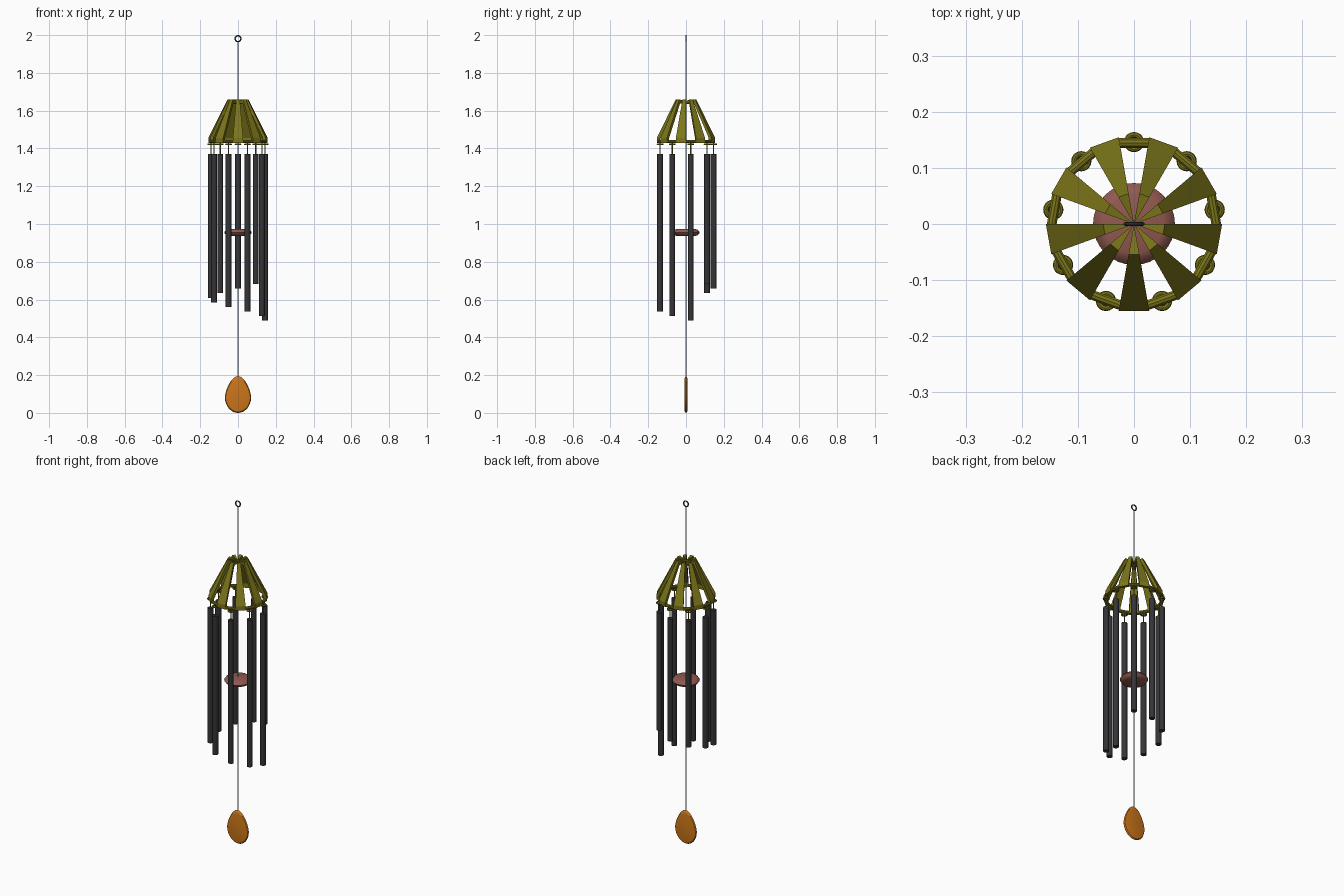
import bpy, bmesh, math
from math import sin, cos, radians, pi
from mathutils import Vector

if "Cube" in bpy.data.objects:
    bpy.data.objects.remove(bpy.data.objects["Cube"])


def material(name, rgb):
    m = bpy.data.materials.new(name)
    m.diffuse_color = (*rgb, 1)
    m.use_nodes = True
    m.node_tree.nodes["Principled BSDF"].inputs["Base Color"].default_value = m.diffuse_color
    return m


OLIVE = material("olive", (0.20, 0.18, 0.01))
BLACK = material("black", (0.035, 0.035, 0.038))
RED = material("red_wood", (0.28, 0.10, 0.08))
ORANGE = material("orange_wood", (0.60, 0.18, 0.01))


def finish(ob, name, mat=None, smooth=True):
    ob.name = name
    if mat:
        ob.data.materials.append(mat)
    if smooth:
        bpy.ops.object.select_all(action='DESELECT')
        ob.select_set(True)
        bpy.context.view_layer.objects.active = ob
        bpy.ops.object.shade_smooth_by_angle(angle=radians(35))
    return ob


def from_bmesh(bm, name, mat, smooth=True):
    bmesh.ops.recalc_face_normals(bm, faces=bm.faces)
    me = bpy.data.meshes.new(name)
    bm.to_mesh(me)
    bm.free()
    ob = bpy.data.objects.new(name, me)
    bpy.context.collection.objects.link(ob)
    return finish(ob, name, mat, smooth)


def rod(name, p, q, r, mat=None, sides=12):
    p, q = Vector(p), Vector(q)
    bpy.ops.mesh.primitive_cylinder_add(vertices=sides, radius=r, depth=(q - p).length,
                                        location=(p + q) / 2)
    ob = bpy.context.object
    ob.rotation_euler = (q - p).to_track_quat('Z', 'Y').to_euler()
    return finish(ob, name, mat)


def polar(r, deg, z):
    return (r * cos(radians(deg)), r * sin(radians(deg)), z)


# hanging ring and central cord
bpy.ops.mesh.primitive_torus_add(major_radius=0.0155, minor_radius=0.0035, major_segments=24,
                                 minor_segments=8, location=(0, 0, 1.981), rotation=(pi / 2, 0, 0))
finish(bpy.context.object, "hanging_ring", BLACK)
rod("central_cord", (0, 0, 0.18), (0, 0, 1.966), 0.002, sides=8)

# roof: nine tapered slats, each 20 degrees wide, with inward wedge at the top
outer = [(0.157, 1.43), (0.157, 1.455), (0.055, 1.66)]
inner = [(0.139, 1.43), (0.139, 1.455), (0.048, 1.64)]
bm = bmesh.new()
for k in range(9):
    a = -90 + 40 * k
    grid = []
    for prof, tip in ((outer, 1.65), (inner, 1.635)):
        grid.append([[bm.verts.new(polar(r, a + s * 10, z)) for r, z in prof]
                     + [bm.verts.new(polar(0.003, a + s * 10, tip))] for s in (-1, 1)])
    (o0, o1), (i0, i1) = grid
    for j in range(3):
        for quad in ((o0, o1), (o1, i1), (i1, i0), (i0, o0)):
            u, v = quad
            bm.faces.new((u[j], v[j], v[j + 1], u[j + 1]))
    for j in (0, 3):
        bm.faces.new((o0[j], o1[j], i1[j], i0[j]))
from_bmesh(bm, "roof_slats", OLIVE, smooth=False)

# rim bars between slats, with a loop, a short cord and a tube below each
for k in range(9):
    a = 50 + 40 * k
    rod(f"rim_bar_{k}", polar(0.147, a - 11, 1.437), polar(0.147, a + 11, 1.437), 0.009, OLIVE, 10)
    bpy.ops.mesh.primitive_torus_add(major_radius=0.013, minor_radius=0.005, major_segments=20,
                                     minor_segments=8, location=polar(0.146, a, 1.422))
    finish(bpy.context.object, f"loop_{k}", OLIVE)
    rod(f"tube_cord_{k}", polar(0.146, a, 1.36), polar(0.146, a, 1.43), 0.003, OLIVE, 8)
    rod(f"chime_tube_{k}", polar(0.146, a, 0.682 - 0.0242 * k), polar(0.146, a, 1.37),
        0.0155, BLACK, 16)

# striker: lens-edged disc
bm = bmesh.new()
rings = []
for r, z in ((0.052, 0.937), (0.064, 0.942), (0.073, 0.955), (0.064, 0.968), (0.052, 0.973)):
    rings.append([bm.verts.new(polar(r, 360 * i / 32, z)) for i in range(32)])
for lo, hi in zip(rings, rings[1:]):
    for i in range(32):
        j = (i + 1) % 32
        bm.faces.new((lo[i], lo[j], hi[j], hi[i]))
bm.faces.new(rings[0])
bm.faces.new(rings[-1])
from_bmesh(bm, "striker", RED)

# wind sail: thin egg with bevelled rim
def egg(scale, y):
    out = []
    for i in range(40):
        t = 2 * pi * i / 40
        up = max(0, cos(t))
        x = 0.07 * sin(t) * (1 - 0.22 * up)
        z = 0.085 + (0.11 if cos(t) > 0 else 0.085) * cos(t)
        out.append((x * scale, y, 0.085 + (z - 0.085) * scale))
    return out


bm = bmesh.new()
rings = [[bm.verts.new(c) for c in egg(s, y)]
         for s, y in ((0.84, -0.008), (0.94, -0.006), (1, 0), (0.94, 0.006), (0.84, 0.008))]
for lo, hi in zip(rings, rings[1:]):
    for i in range(40):
        j = (i + 1) % 40
        bm.faces.new((lo[i], lo[j], hi[j], hi[i]))
bm.faces.new(rings[0])
bm.faces.new(rings[-1])
from_bmesh(bm, "wind_sail", ORANGE)
